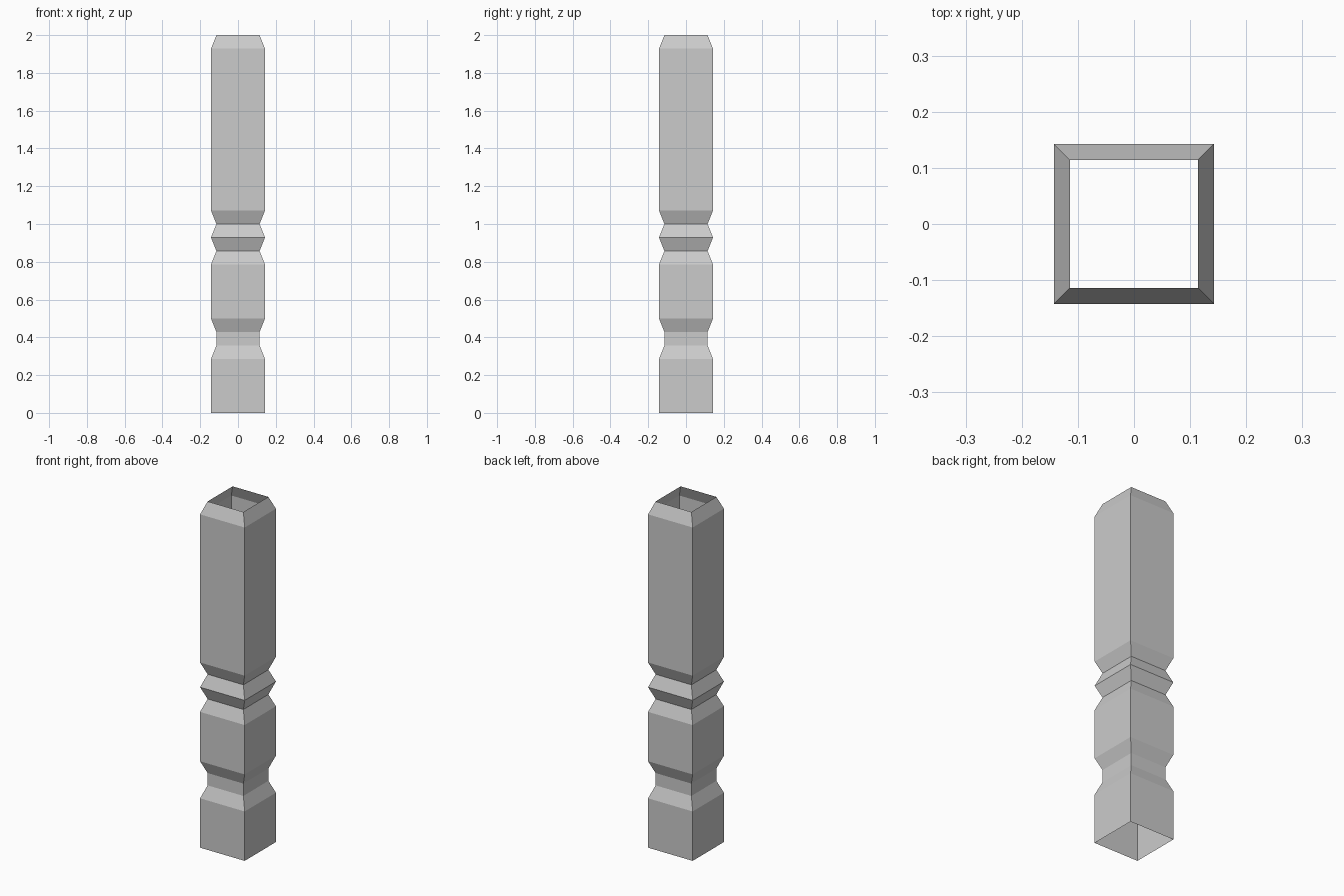
import bpy, bmesh

if "Cube" in bpy.data.objects:
    bpy.data.objects.remove(bpy.data.objects["Cube"])

U = 2 / 28            # the post is 28 grid steps tall
WIDE, NARROW = 2 * U, 1.6 * U

# Silhouette of the post: (height step, half width), bottom to top
profile = [
    (0, WIDE), (4, WIDE),                  # base block
    (5, NARROW), (6, NARROW),              # lower neck
    (7, WIDE), (11, WIDE),                 # middle block
    (12, NARROW), (13, WIDE), (14, NARROW),  # pointed ring
    (15, WIDE), (27, WIDE),                # upper shaft
    (28, NARROW),                          # chamfered top rim
]
corners = [(-1, -1), (1, -1), (1, 1), (-1, 1)]

# Square rings bridged into an open-ended hollow post
bm = bmesh.new()
rings = [[bm.verts.new((x * w, y * w, step * U)) for x, y in corners]
         for step, w in profile]
for low, high in zip(rings, rings[1:]):
    for i in range(4):
        j = (i + 1) % 4
        bm.faces.new((low[i], low[j], high[j], high[i]))

mesh = bpy.data.meshes.new("square_post")
bm.to_mesh(mesh)
bm.free()
post = bpy.data.objects.new("square_post", mesh)
bpy.context.collection.objects.link(post)
